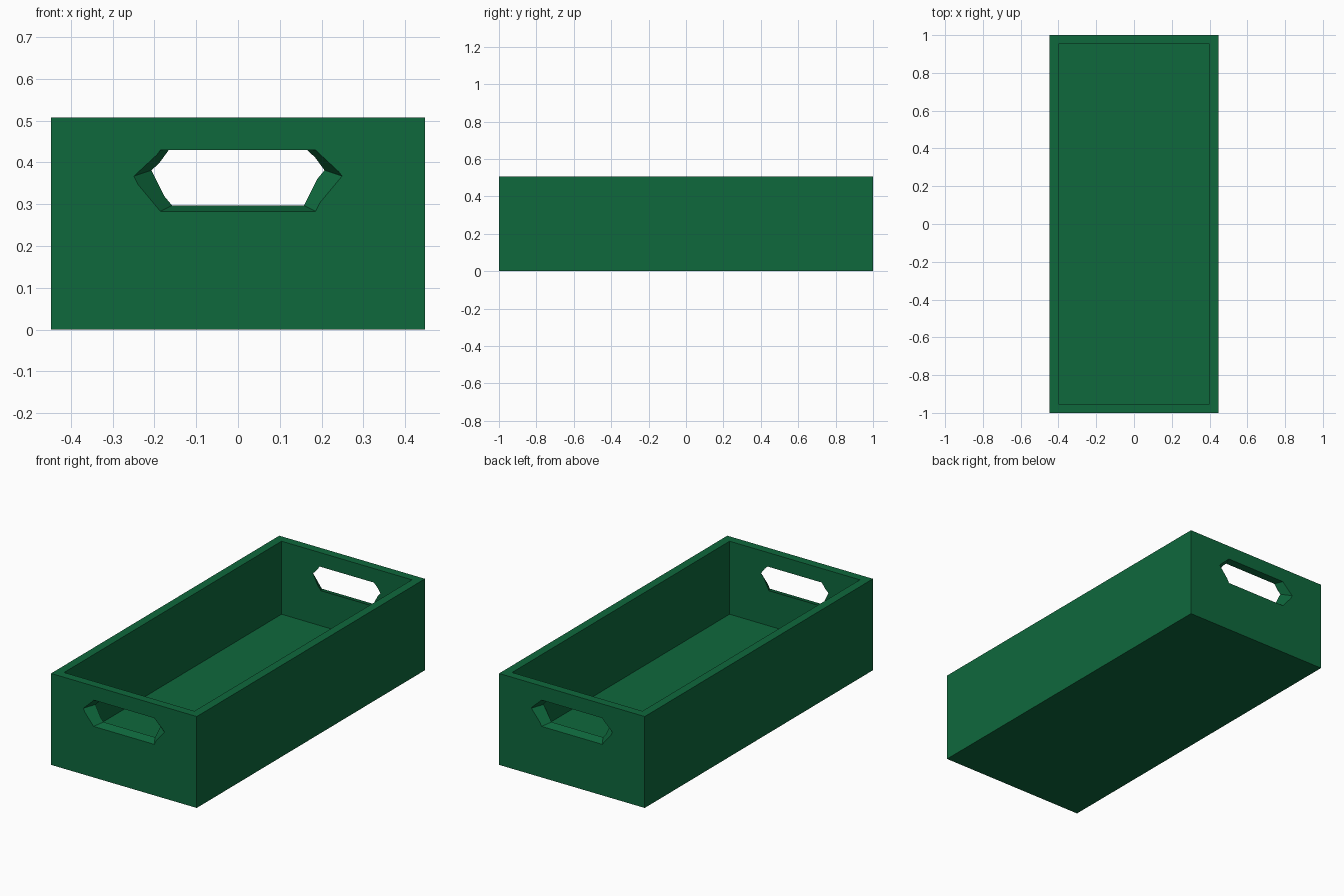
import bpy, bmesh

if "Cube" in bpy.data.objects:
    bpy.data.objects.remove(bpy.data.objects["Cube"])

HX, HY, H = 0.447, 1.0, 0.507     # outer half width, half length, height
WALL, FLOOR = 0.047, 0.102        # wall and floor thickness

green = bpy.data.materials.new("crate green")
green.diffuse_color = (0.0045, 0.14, 0.046, 1)
green.use_nodes = True
green.node_tree.nodes["Principled BSDF"].inputs["Base Color"].default_value = green.diffuse_color


def loft(name, ring_a, ring_b):
    """Closed solid between two matching rings of points."""
    bm = bmesh.new()
    a = [bm.verts.new(p) for p in ring_a]
    b = [bm.verts.new(p) for p in ring_b]
    n = len(a)
    bm.faces.new(a)
    bm.faces.new(b[::-1])
    for i in range(n):
        j = (i + 1) % n
        bm.faces.new((a[j], a[i], b[i], b[j]))
    bmesh.ops.recalc_face_normals(bm, faces=bm.faces)
    mesh = bpy.data.meshes.new(name)
    bm.to_mesh(mesh)
    bm.free()
    mesh.materials.append(green)
    obj = bpy.data.objects.new(name, mesh)
    bpy.context.collection.objects.link(obj)
    return obj


def block(name, hx, hy, z0, z1):
    ring = [(-hx, -hy), (hx, -hy), (hx, hy), (-hx, hy)]
    return loft(name, [(x, y, z0) for x, y in ring], [(x, y, z1) for x, y in ring])


def hexagon(mid_x, mid_z, top_x, top_z, low_x, low_z):
    return [(-mid_x, mid_z), (-top_x, top_z), (top_x, top_z),
            (mid_x, mid_z), (low_x, low_z), (-low_x, low_z)]


# Outer crate body
crate = block("crate", HX, HY, 0, H)

# Cavity cutter
cutters = [block("cavity_cutter", HX - WALL, HY - WALL, FLOOR, H + 0.1)]

# Handle cutters: hexagons narrowing inwards, extended past both wall faces
outer = hexagon(0.249, 0.367, 0.186, 0.429, 0.186, 0.283)
inner = hexagon(0.207, 0.381, 0.166, 0.429, 0.158, 0.297)


def section(t):
    return [(ox + (ix - ox) * t, oz + (iz - oz) * t)
            for (ox, oz), (ix, iz) in zip(outer, inner)]


for side, label in ((-1, "front"), (1, "back")):
    rings = [[(x, side * (HY - WALL * t), z) for x, z in section(t)]
             for t in (-0.5, 1.5)]
    cutters.append(loft(label + "_handle_cutter", *rings))

# Cut everything out of the body
bpy.context.view_layer.objects.active = crate
for cutter in cutters:
    cutter.hide_render = True
    mod = crate.modifiers.new(cutter.name, 'BOOLEAN')
    mod.operation = 'DIFFERENCE'
    mod.solver = 'EXACT'
    mod.object = cutter
    bpy.ops.object.modifier_apply(modifier=mod.name)
for cutter in cutters:
    bpy.data.objects.remove(cutter)
